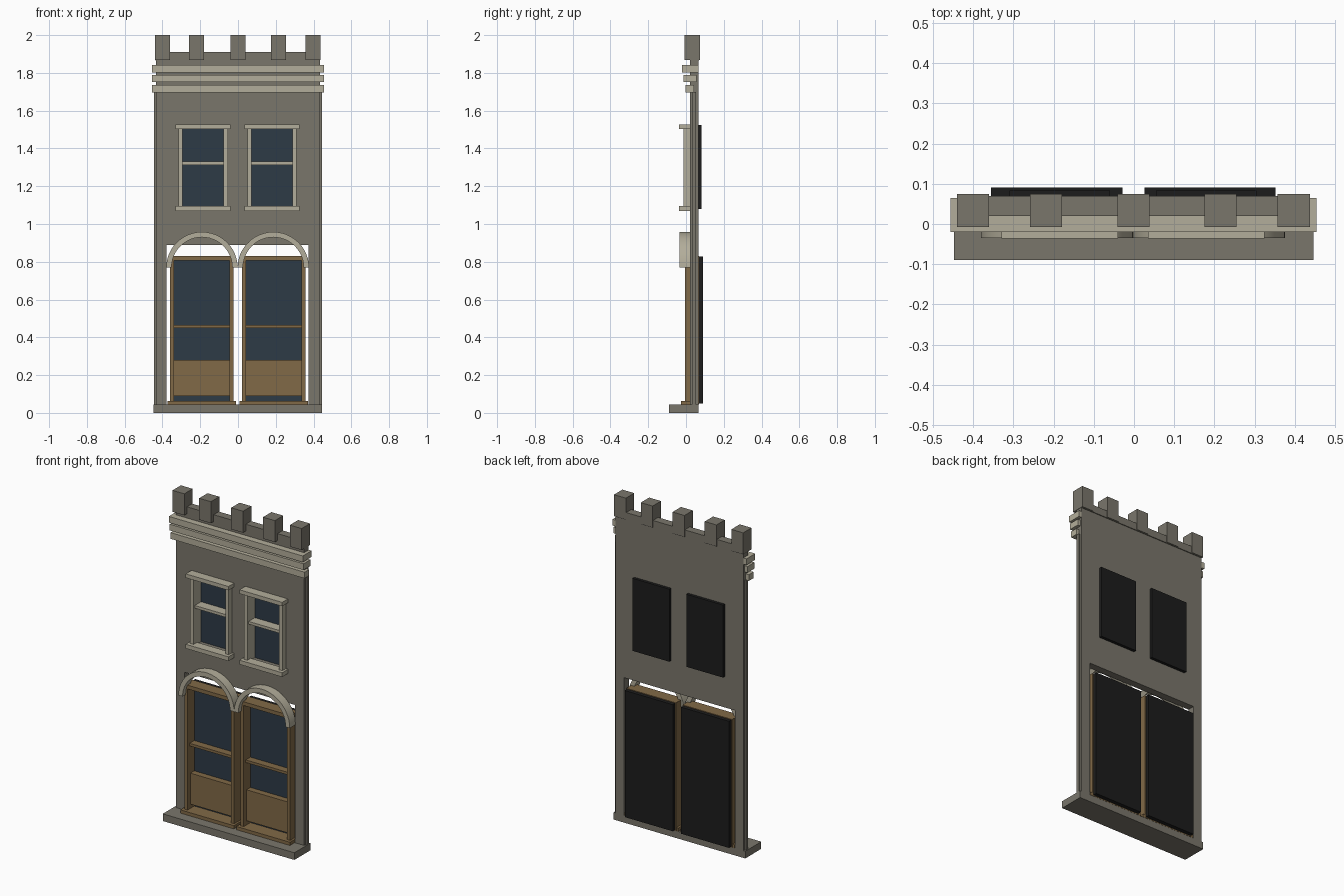
import bpy, bmesh, math

if "Cube" in bpy.data.objects:
    bpy.data.objects.remove(bpy.data.objects["Cube"])


def material(name, rgb):
    m = bpy.data.materials.new(name)
    m.diffuse_color = (*rgb, 1)
    m.use_nodes = True
    m.node_tree.nodes["Principled BSDF"].inputs["Base Color"].default_value = m.diffuse_color
    return m


STONE = material("grey stone", (0.195, 0.182, 0.148))
TRIM = material("pale trim", (0.45, 0.42, 0.325))
WOOD = material("brown wood", (0.22, 0.142, 0.063))
GLASS = material("blue glass", (0.026, 0.043, 0.062))
BLACK = material("black backing", (0.012, 0.012, 0.012))


def finish(name, bm, *mats):
    bmesh.ops.recalc_face_normals(bm, faces=bm.faces)
    me = bpy.data.meshes.new(name)
    bm.to_mesh(me)
    bm.free()
    for m in mats:
        me.materials.append(m)
    ob = bpy.data.objects.new(name, me)
    bpy.context.collection.objects.link(ob)
    return ob


def box(name, x, y, z, *mats):
    """Box from (min, max) ranges."""
    bm = bmesh.new()
    bmesh.ops.create_cube(bm, size=1)
    for v in bm.verts:
        v.co = [r[0] + (c + 0.5) * (r[1] - r[0]) for r, c in zip((x, y, z), v.co)]
    return finish(name, bm, *mats)


def pane(name, x, y, z):
    """Black backing box whose front face is glass."""
    ob = box(name, x, y, z, BLACK, GLASS)
    for p in ob.data.polygons:
        p.material_index = 1 if p.normal.y < -0.5 else 0


def cut(ob, cutter):
    cutter.hide_render = True
    cutter.hide_set(True)
    mod = ob.modifiers.new("opening", 'BOOLEAN')
    mod.operation = 'DIFFERENCE'
    mod.solver = 'EXACT'
    mod.object = cutter


def arch(name, cx, cz, r_in, r_out, y, n=24):
    """Half-ring with a rectangular section."""
    bm = bmesh.new()
    rings = []
    for i in range(n + 1):
        a = math.pi * i / n
        rings.append([bm.verts.new((cx + r * math.cos(a), d, cz + r * math.sin(a)))
                      for r, d in ((r_in, y[0]), (r_out, y[0]), (r_out, y[1]), (r_in, y[1]))])
    for a, b in zip(rings, rings[1:]):
        for k in range(4):
            bm.faces.new((a[k], a[(k + 1) % 4], b[(k + 1) % 4], b[k]))
    bm.faces.new(rings[0])
    bm.faces.new(rings[-1])
    return finish(name, bm, TRIM)


BACK = 0.065

# Wall with door and window openings
wall = box("wall", (-0.435, 0.435), (0.02, BACK), (0.02, 1.88), STONE)
cut(wall, box("door_opening_cutter", (-0.378, 0.374), (-0.2, 0.2), (-0.1, 0.89), STONE))
for side, cx in (("left", -0.185), ("right", 0.18)):
    cut(wall, box(side + "_window_cutter", (cx - 0.12, cx + 0.12), (-0.2, 0.2), (1.085, 1.515), STONE))

# Thin edge strips on both sides
for side, s in (("left", -1), ("right", 1)):
    box(side + "_edge_strip", sorted((s * 0.43, s * 0.445)), (0.032, 0.053), (0.04, 1.70), STONE)

# Base step
box("base_step", (-0.448, 0.446), (-0.09, BACK), (0, 0.044), STONE)

# Parapet and merlons
box("parapet", (-0.438, 0.434), (0.02, 0.07), (1.865, 1.91), STONE)
for i, x in enumerate((-0.4, -0.219, -0.001, 0.215, 0.397)):
    box(f"merlon_{i + 1}", (x - 0.04, x + 0.04), (-0.007, 0.074), (1.868, 2.0), STONE)

# Stacked cornice bands
for i, (z, front, rear) in enumerate(((1.697, -0.003, 0.042), (1.752, -0.012, 0.055), (1.803, -0.02, BACK))):
    box(f"cornice_band_{i + 1}", (-0.456, 0.454), (front, rear), (z, z + 0.038), TRIM)

# Upper windows
for side, cx in (("left", -0.185), ("right", 0.18)):
    n = side + "_window_"
    for k, s in (("left", -1), ("right", 1)):
        box(n + k + "_jamb", sorted((cx + s * 0.108, cx + s * 0.131)), (-0.013, 0.021), (1.085, 1.51), TRIM)
        box(n + k + "_reveal", sorted((cx + s * 0.108, cx + s * 0.121)), (0.02, 0.064), (1.085, 1.515), TRIM)
    box(n + "lintel", (cx - 0.145, cx + 0.145), (-0.036, 0.021), (1.504, 1.528), TRIM)
    box(n + "sill", (cx - 0.145, cx + 0.145), (-0.036, 0.021), (1.07, 1.096), TRIM)
    box(n + "bar", (cx - 0.11, cx + 0.11), (0.0, 0.062), (1.313, 1.33), TRIM)
    pane(n + "pane", (cx - 0.125, cx + 0.125), (0.06, 0.083), (1.08, 1.525))

# Doors: frame, lower panel, glazing bar and backing
for side, cx in (("left", -0.192), ("right", 0.189)):
    n = side + "_door_"
    for k, s in (("left", -1), ("right", 1)):
        box(n + k + "_stile", sorted((cx + s * 0.147, cx + s * 0.169)), (-0.005, 0.068), (0.044, 0.83), WOOD)
    box(n + "top_rail", (cx - 0.168, cx + 0.168), (-0.006, 0.068), (0.808, 0.831), WOOD)
    box(n + "sill", (cx - 0.182, cx + 0.182), (-0.026, 0.066), (0.044, 0.064), WOOD)
    box(n + "panel", (cx - 0.148, cx + 0.148), (0.022, 0.064), (0.09, 0.28), WOOD)
    box(n + "glazing_bar", (cx - 0.148, cx + 0.148), (0.015, 0.064), (0.45, 0.466), WOOD)
    pane(n + "pane", (cx - 0.163, cx + 0.163), (0.06, 0.091), (0.05, 0.827))

# Twin arches above the doors
for side, cx in (("left", -0.191), ("right", 0.187)):
    ob = arch(side + "_door_arch", cx, 0.769, 0.161, 0.189, (-0.035, 0.022))
    bpy.context.view_layer.objects.active = ob
    ob.select_set(True)
    bpy.ops.object.shade_smooth_by_angle(angle=math.radians(30))
    ob.select_set(False)
